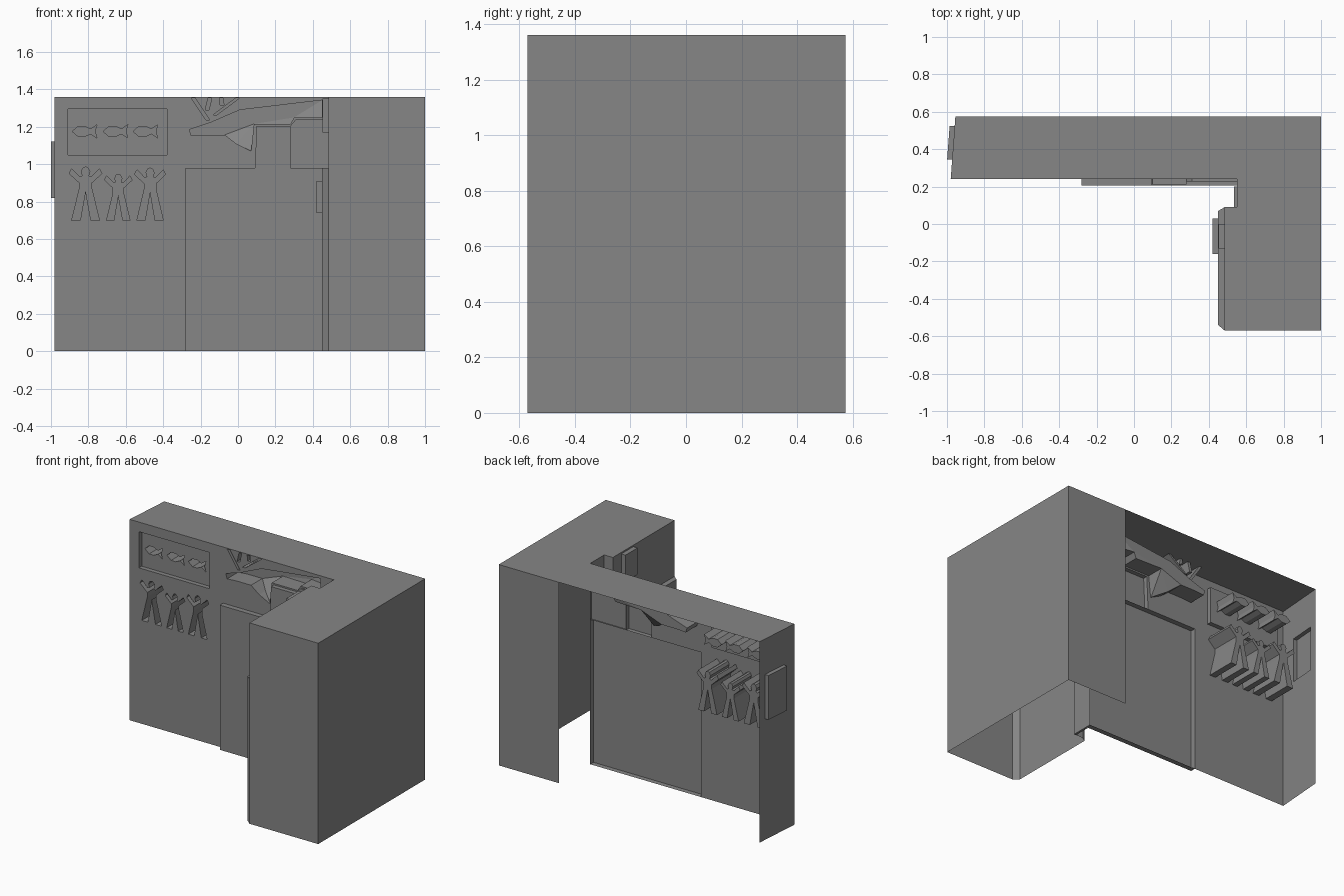
import bpy, bmesh
from mathutils import Vector

cube = bpy.data.objects.get("Cube")
if cube:
    bpy.data.objects.remove(cube)

TOP = 1.36
grey = bpy.data.materials.new("stone_grey")
grey.use_nodes = True
grey.diffuse_color = (0.24, 0.24, 0.24, 1)
grey.node_tree.nodes["Principled BSDF"].inputs["Base Color"].default_value = (0.24, 0.24, 0.24, 1)


def finish(bm, name):
    mesh = bpy.data.meshes.new(name)
    bm.to_mesh(mesh)
    bm.free()
    mesh.materials.append(grey)
    bpy.context.collection.objects.link(bpy.data.objects.new(name, mesh))


def rect(u0, u1, v0, v1):
    return [(u0, v0), (u1, v0), (u1, v1), (u0, v1)]


def ring(bm, verts):
    return [bm.edges.new((a, b)) for a, b in zip(verts, verts[1:] + verts[:1])]


def sheet(name, place, outline, d0=0, pockets=(), rim=None):
    """Flat face with pockets (loop, depth, capped); rim joins its border to another depth."""
    bm = bmesh.new()
    out = Vector(place(0, 0, -1)) - Vector(place(0, 0, 0))

    def loop_verts(loop, depth):
        return [bm.verts.new(place(u, v, depth(u, v) if callable(depth) else depth)) for u, v in loop]

    def fill(edges):
        made = bmesh.ops.triangle_fill(bm, use_beauty=True, edges=edges, normal=out)["geom"]
        return [f for f in made if isinstance(f, bmesh.types.BMFace)]

    def bridge(a, b):
        for i in range(len(a)):
            j = (i + 1) % len(a)
            bm.faces.new((a[i], a[j], b[j], b[i]))

    border = loop_verts(outline, d0)
    edges = ring(bm, border)
    mouths = []
    for loop, depth, capped in pockets:
        mouth = loop_verts(loop, d0)
        edges += ring(bm, mouth)
        mouths.append((mouth, loop, depth, capped))
    flat = fill(edges)
    for mouth, loop, depth, capped in mouths:
        floor = loop_verts(loop, depth)
        floor_edges = ring(bm, floor)
        if capped:
            fill(floor_edges)
        bridge(mouth, floor)
    if rim is not None:
        bridge(border, loop_verts(outline, rim))
    bmesh.ops.recalc_face_normals(bm, faces=bm.faces)
    if flat and flat[0].normal.dot(out) < 0:
        bmesh.ops.reverse_faces(bm, faces=bm.faces)
    finish(bm, name)


def ribbon(name, path, z0, z1):
    """Upright wall along a plan path, outside on the right-hand side."""
    bm = bmesh.new()
    low, high = [[bm.verts.new((x, y, z)) for x, y in path] for z in (z0, z1)]
    for i in range(len(path) - 1):
        bm.faces.new((low[i], low[i + 1], high[i + 1], high[i]))
    finish(bm, name)


def front(u, v, d):
    return (u, 0.24 + d, v)


def left_end(u, v, d):
    return (-0.98 + 0.075 * (u - 0.24) + d, u, v)


def inner_side(u, v, d):
    return (0.45 + d, u, v)


# Carved figures
def figure(cx, sx, sz):
    half = [(0.03, 0.70), (0.078, 0.70), (0.034, 0.87), (0.034, 0.90), (0.092, 0.95),
            (0.078, 0.975), (0.03, 0.93), (0.016, 0.937), (0.024, 0.96), (0.014, 0.98)]
    shape = [(0, 0.86)] + half + [(0, 0.985)] + [(-u, v) for u, v in reversed(half)]
    return [(cx + u * sx, 0.7 + (v - 0.7) * sz) for u, v in shape]


def fish(cx):
    upper = [(-0.035, 0.027), (0.0, 0.027), (0.032, 0.012), (0.066, 0.036)]
    shape = [(-0.066, 0)] + upper + [(0.055, 0)] + [(u, -v) for u, v in reversed(upper)]
    return [(cx + u, 1.175 + v) for u, v in shape]


def strip(x0, z0, x1, z1, w=0.01):
    return [(x0 - w, z0), (x0 + w, z0), (x1 + w, z1), (x1 - w, z1)]


def body_depth(u, v):
    return min(0.12, max(0.005, (v - 1.065) * 1.5 - max(0, u) * 0.4))


stag = [(-0.26, 1.185), (-0.25, 1.152), (-0.18, 1.157), (-0.07, 1.157), (-0.01, 1.11),
        (0.07, 1.07), (0.085, 1.215), (0.28, 1.215), (0.30, 1.25), (0.45, 1.25),
        (0.45, 1.342), (0.01, 1.29), (-0.14, 1.225), (-0.2, 1.205)]
antlers = [strip(-0.16, 1.235, -0.24, 1.355), strip(-0.165, 1.29, -0.15, 1.355),
           strip(-0.125, 1.262, 0.0, 1.355), strip(-0.085, 1.315, -0.09, 1.355)]
frame = rect(-0.91, -0.38, 1.05, 1.295)

pockets = [(frame, 0.03, False), (stag, body_depth, True)]
pockets += [(figure(*p), 0.2, True) for p in ((-0.815, 0.95, 1), (-0.64, 0.8, 0.86), (-0.47, 0.9, 0.98))]
pockets += [(a, 0.1, True) for a in antlers]
wall = [(-0.98, 0), (-0.28, 0), (-0.28, 0.98), (0.09, 0.98), (0.10, 1.205), (0.28, 1.205),
        (0.31, 1.24), (0.55, 1.24), (0.55, TOP), (-0.98, TOP)]
sheet("carved_front_wall", front, wall, pockets=pockets)
sheet("fish_panel", front, frame, 0.03, [(fish(x), 0.18, True) for x in (-0.82, -0.655, -0.495)])

# Raised panels on the front wall
sheet("lower_front_panel", front, rect(-0.28, 0.55, 0, 0.98), -0.035, rim=0)
sheet("raised_block", front, [(0.09, 0.98), (0.28, 0.98), (0.28, 1.205), (0.10, 1.205)], -0.03, rim=0)
sheet("upper_side_panel", front,
      [(0.28, 0.98), (0.55, 0.98), (0.55, 1.24), (0.31, 1.24), (0.28, 1.205)], -0.012, rim=0)

# Left end with its plaque
sheet("left_end_wall", left_end, rect(0.24, 0.575, 0, TOP),
      pockets=[(rect(0.345, 0.525, 0.82, 1.12), -0.027, True)])

# Wing: inner side, ledge, upper wall and raised block
sheet("wing_lower_side", inner_side, rect(-0.54, 0.07, 0, 0.98),
      pockets=[(rect(-0.16, 0.03, 0.74, 0.91), -0.03, True)])
ribbon("wing_front_chamfer", [(0.45, -0.54), (0.485, -0.57)], 0, 0.98)
ribbon("wing_back_chamfer", [(0.55, 0.09), (0.485, 0.09), (0.45, 0.07)], 0, 0.98)
sheet("wing_upper_side", inner_side, rect(-0.57, 0.09, 0.98, TOP), 0.035,
      [(rect(-0.13, 0.0, 1.17, 1.35), 0.003, True)])
ribbon("wing_upper_return", [(0.55, 0.09), (0.485, 0.09)], 0.98, TOP)
ribbon("corner_wall", [(0.55, 0.24), (0.55, 0.09)], 0, TOP)
sheet("corner_plate", inner_side, rect(0.09, 0.2, 0, 0.98), 0.085, rim=0.1)
sheet("wing_ledge", lambda u, v, d: (u, v, 0.98 - d),
      [(0.485, -0.57), (0.485, 0.09), (0.45, 0.07), (0.45, -0.54)])

# Outer walls and lid
ribbon("outer_walls", [(0.485, -0.57), (1, -0.57), (1, 0.575), (0.55, 0.575)], 0, TOP)
sheet("lid", lambda u, v, d: (u, v, TOP - d),
      [(-0.98, 0.24), (0.55, 0.24), (0.55, 0.09), (0.485, 0.09), (0.485, -0.57),
       (1, -0.57), (1, 0.575), (-0.955, 0.575)])
